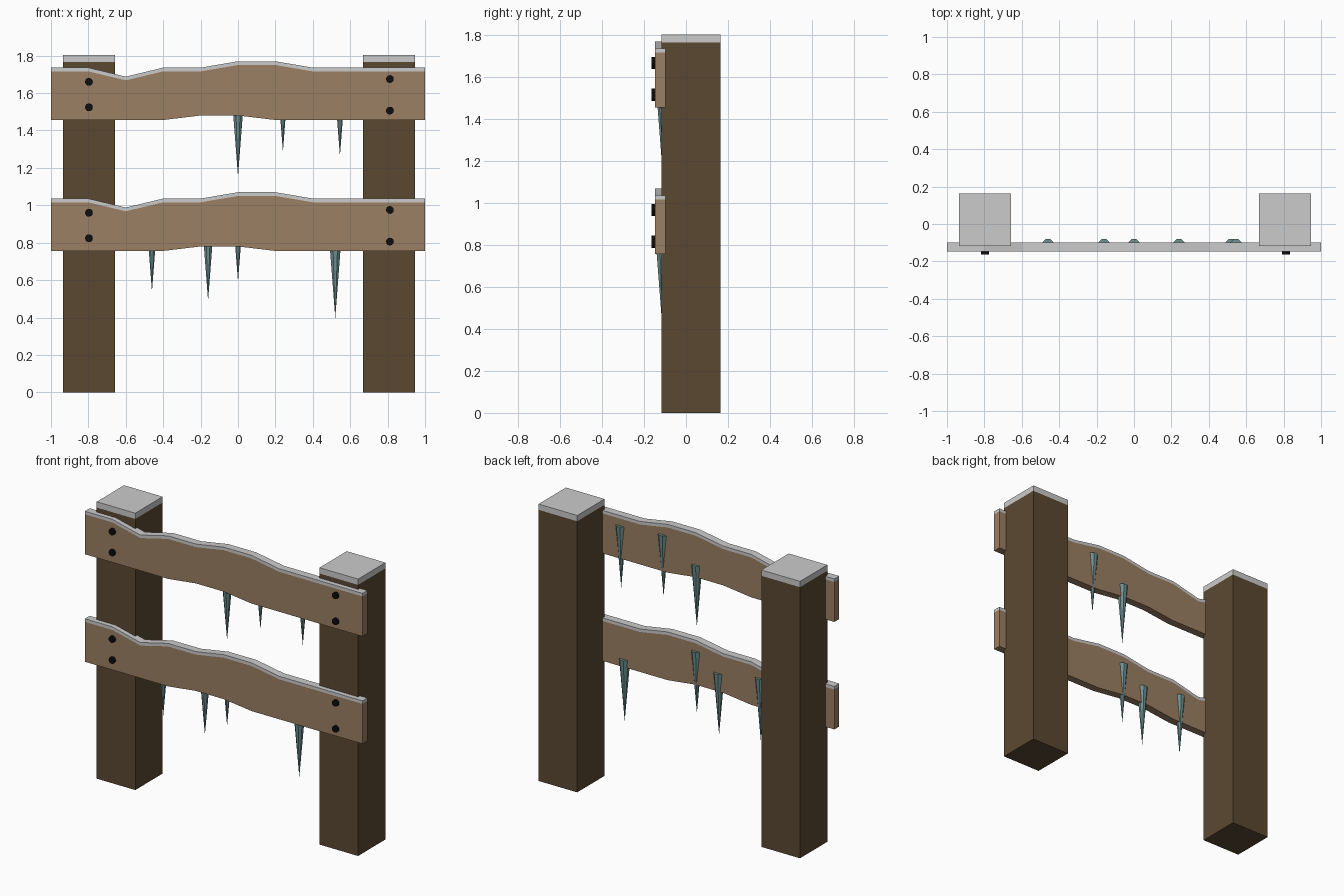
import bpy, bmesh
from math import pi
from mathutils import Matrix

if "Cube" in bpy.data.objects:
    bpy.data.objects.remove(bpy.data.objects["Cube"])


def material(name, rgb):
    m = bpy.data.materials.new(name)
    m.diffuse_color = (*rgb, 1)
    m.use_nodes = True
    m.node_tree.nodes["Principled BSDF"].inputs["Base Color"].default_value = m.diffuse_color
    return m


POST = material("dark_wood", (0.105, 0.065, 0.032))
RAIL = material("light_wood", (0.33, 0.215, 0.125))
ICE = material("ice", (0.16, 0.28, 0.28))
IRON = material("black_iron", (0.004, 0.004, 0.004))


def finish(name, bm, mat):
    bmesh.ops.recalc_face_normals(bm, faces=bm.faces)
    me = bpy.data.meshes.new(name)
    bm.to_mesh(me)
    bm.free()
    ob = bpy.data.objects.new(name, me)
    bpy.context.collection.objects.link(ob)
    if mat:
        me.materials.append(mat)
    return ob


def box(name, lo, hi, mat=None):
    bm = bmesh.new()
    size = [b - a for a, b in zip(lo, hi)]
    mid = [(a + b) / 2 for a, b in zip(lo, hi)]
    bmesh.ops.create_cube(bm, size=1, matrix=Matrix.Translation(mid) @ Matrix.Diagonal((*size, 1)))
    return finish(name, bm, mat)


def cone(name, matrix, sides, r1, r2, depth, mat):
    bm = bmesh.new()
    bmesh.ops.create_cone(bm, cap_ends=True, segments=sides, radius1=r1,
                          radius2=r2, depth=depth, matrix=matrix)
    bmesh.ops.remove_doubles(bm, verts=bm.verts, dist=1e-5)
    return finish(name, bm, mat)


def strip(name, xs, lower, upper, y0, y1, z, mat=None):
    """Wavy board: a row of quads between two height lines, extruded in y."""
    bm = bmesh.new()
    low = [bm.verts.new((x, y0, z + h)) for x, h in zip(xs, lower)]
    top = [bm.verts.new((x, y0, z + h)) for x, h in zip(xs, upper)]
    faces = [bm.faces.new((low[i], low[i + 1], top[i + 1], top[i])) for i in range(len(xs) - 1)]
    out = bmesh.ops.extrude_face_region(bm, geom=faces, use_keep_orig=True)
    moved = [g for g in out["geom"] if isinstance(g, bmesh.types.BMVert)]
    bmesh.ops.translate(bm, verts=moved, vec=(0, y1 - y0, 0))
    return finish(name, bm, mat)


# Posts with snow caps
for side, x in (("left", -0.936), ("right", 0.669)):
    box(side + "_post", (x, -0.117, 0), (x + 0.278, 0.164, 1.765), POST)
    box(side + "_post_snow", (x, -0.117, 1.765), (x + 0.278, 0.164, 1.803))

# Wavy rails, snow and nails (heights relative to the rail underside)
XS = [-1, -0.8, -0.6, -0.4, -0.2, 0, 0.2, 0.4, 1]
BOTTOM = [0, 0, 0, 0, 0.024, 0.024, 0, 0, 0]
TOP = [0.26, 0.26, 0.212, 0.26, 0.26, 0.294, 0.294, 0.26, 0.26]
SNOW = [h + 0.02 for h in TOP]
NAILS = [(-0.797, 0.204), (-0.797, 0.068), (0.812, 0.219), (0.812, 0.05)]
for label, z in (("lower", 0.756), ("upper", 1.456)):
    strip(label + "_rail", XS, BOTTOM, TOP, -0.148, -0.098, z, RAIL)
    strip(label + "_rail_snow", XS, TOP, SNOW, -0.148, -0.098, z)
    for x, h in NAILS:
        cone(label + "_nail", Matrix.Translation((x, -0.154, z + h)) @ Matrix.Rotation(pi / 2, 4, 'X'),
             12, 0.021, 0.021, 0.02, IRON)

# Icicles: (x, tip height), half sunk in the back of the rails
ICE_LEN = 0.408
for x, tip in [(0, 1.152), (0.24, 1.285), (0.545, 1.262),
               (-0.46, 0.537), (-0.16, 0.49), (0, 0.59), (0.52, 0.398)]:
    cone("icicle", Matrix.Translation((x, -0.112, tip + ICE_LEN / 2)) @ Matrix.Rotation(pi / 8, 4, 'Z'),
         8, 0, 0.034, ICE_LEN, ICE)
